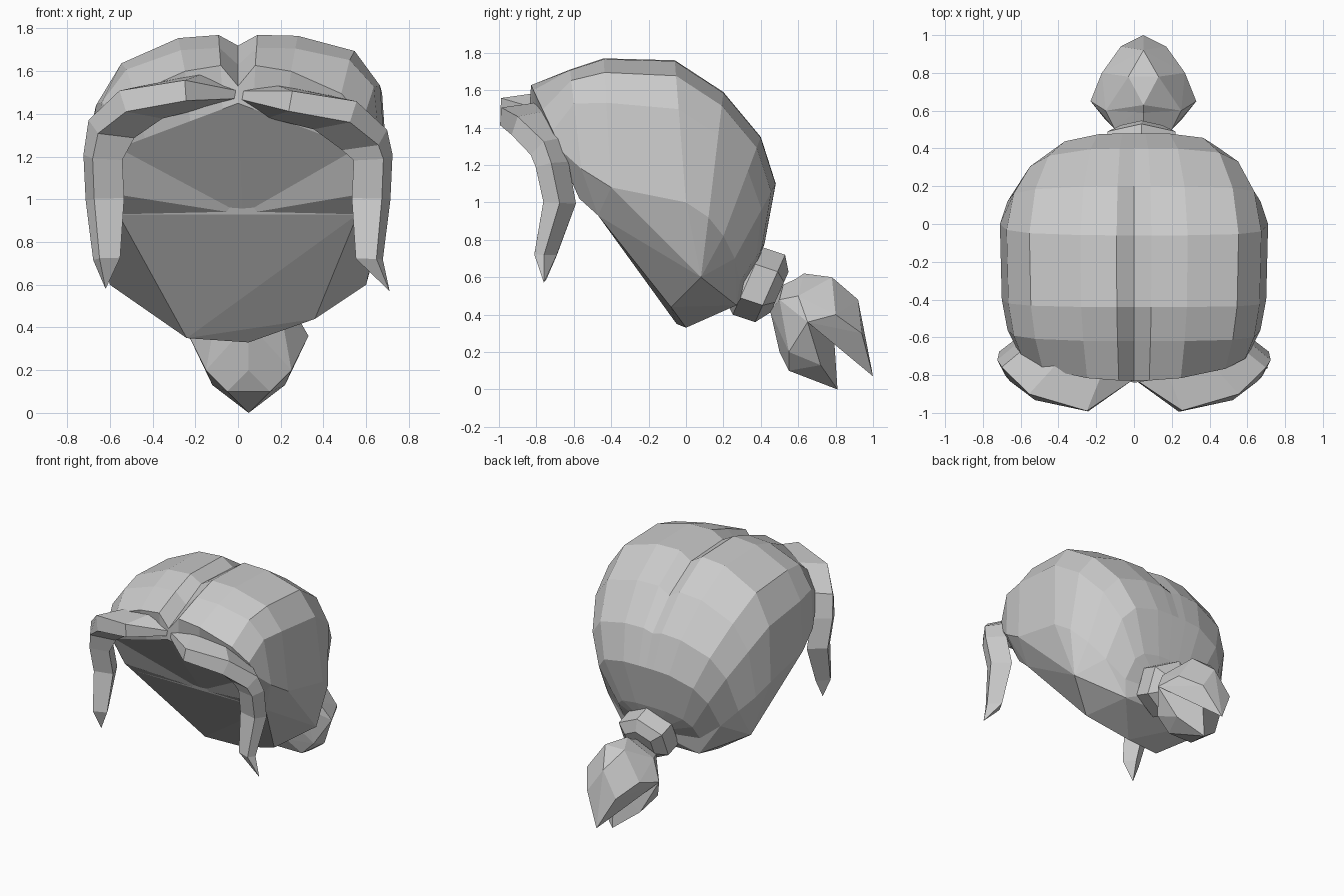
import bpy
import bmesh
from mathutils import Vector

if "Cube" in bpy.data.objects:
    bpy.data.objects.remove(bpy.data.objects["Cube"], do_unlink=True)

# Single flat colour
hair_colour = (.6, .6, .6, 1)
hair_material = bpy.data.materials.new("hair_grey")
hair_material.use_nodes = True
hair_material.diffuse_color = hair_colour
shader = hair_material.node_tree.nodes["Principled BSDF"]
shader.inputs["Base Color"].default_value = hair_colour


def finish(name, bm):
    bmesh.ops.remove_doubles(bm, verts=bm.verts, dist=.001)
    bmesh.ops.recalc_face_normals(bm, faces=bm.faces)
    mesh = bpy.data.meshes.new(name)
    bm.to_mesh(mesh)
    bm.free()
    mesh.materials.append(hair_material)
    obj = bpy.data.objects.new(name, mesh)
    bpy.context.collection.objects.link(obj)


def hull(name, points):
    bm = bmesh.new()
    for point in points:
        bm.verts.new(point)
    bmesh.ops.convex_hull(bm, input=bm.verts)
    loose = [vert for vert in bm.verts if not vert.link_faces]
    bmesh.ops.delete(bm, geom=loose, context="VERTS")
    finish(name, bm)


def loft(name, rows, closed=False, caps=False):
    bm = bmesh.new()
    grid = [[bm.verts.new(point) for point in row] for row in rows]
    count = len(grid[0])
    for row, following in zip(grid, grid[1:]):
        for i in range(count if closed else count - 1):
            j = (i + 1) % count
            bm.faces.new((row[i], row[j], following[j], following[i]))
    if caps:
        bm.faces.new(grid[0])
        bm.faces.new(grid[-1])
    finish(name, bm)


def both_sides(points, centre=0):
    return [(centre + side * x, y, z) for x, y, z in points for side in (-1, 1)]


# Cap: each arch rises from a side point to a crown point as a rounded square,
# a little fuller on the left, with a groove along the parting
nape = (.03, .34, .56)
half_fractions = (.13, .4, .78, .95, 1)
fractions = [-u for u in reversed(half_fractions)] + [0] + list(half_fractions)


def arch(crown_y, crown_z, side_x, side_y, side_z, right=3, left=4, groove=0):
    row = []
    for u in fractions:
        power = left if u > 0 else right
        rise = (1 - abs(u) ** power) ** (1 / power)
        y = side_y + (crown_y - side_y) * rise
        z = side_z + (crown_z - side_z) * rise
        row.append((side_x * u, y, z if u else z - groove))
    return row


arches = [
    arch(-.84, 1.45, .56, -.67, 1.24, right=1, left=1),
    arch(-.83, 1.63, .62, -.66, 1.27, right=2, left=2, groove=.1),
    arch(-.62, 1.71, .67, -.56, 1.18, groove=.08),
    arch(-.44, 1.77, .7, -.4, 1.08, groove=.05),
    arch(-.06, 1.76, .71, 0, 1, groove=.06),
    arch(.2, 1.59, .67, .12, .92, groove=.05),
    arch(.4, 1.35, .58, .2, .82, groove=.02),
    arch(.48, 1.1, .47, .26, .7),
    arch(.42, .78, .32, .29, .58),
]
loft("hair_cap", arches + [[nape] * len(fractions)])

# Recessed underside of the front, fanning out from one point to the hairline
hollow = (.02, -.46, .93)
temple = [(.55, -.57, 1.02), (.56, -.47, .93)]
right_temple = [(-x, y, z) for x, y, z in temple]
front_rim = right_temple[::-1] + arches[0] + temple
loft("front_underside", [front_rim, [hollow] * len(front_rim)])
hull("right_temple", right_temple + [row[0] for row in arches[:4]])
hull("left_temple", temple + [row[-1] for row in arches[:4]])

# Faceted nape below the cap
cap_edge = [row[end] for row in arches[2:] for end in (0, -1)]
lower_edge = [temple[1], (.64, -.1, .92), (.6, .08, .6), (.3, .27, .45)]
chin = [(.36, -.08, .44), (.05, 0, .33), (-.24, -.05, .35), nape]
hull("nape", cap_edge + both_sides(lower_edge) + chin)


# Fringe: four-sided sweep that turns into a hanging lock and ends in a point
fringe_path = [(0, -.79, 1.49), (.2, -.88, 1.51), (.46, -.84, 1.46), (.6, -.75, 1.34),
               (.64, -.73, 1.2), (.63, -.69, 1), (.62, -.76, .72)]
fringe_depth = (.03, .12, .11, .09, .07, .07, .05, 0)
fringe_height = (.03, .08, .09, .09, .08, .08, .05, 0)


def fringe(name, side, tip, drop):
    path = [Vector(point) for point in fringe_path + [tip]]
    for point in path[1:4]:
        point.z -= drop
    rows = []
    for i, point in enumerate(path):
        along = path[min(i + 1, len(path) - 1)] - path[max(i - 1, 0)]
        outward = Vector((point.x, point.y + .4, 0)).normalized()
        across = outward.cross(along).normalized() * fringe_height[i]
        outward *= fringe_depth[i]
        pinched = across * .6
        corners = [point + outward + pinched, point + outward - pinched,
                   point - outward - across, point - outward + across]
        rows.append([(side * corner.x, corner.y, corner.z) for corner in corners])
    loft(name, rows, closed=True)


fringe("right_fringe_lock", -1, (.62, -.75, .58), 0)
fringe("left_fringe_lock", 1, (.71, -.76, .57), .05)

# Hair tie: chunky six-sided collar tilted backwards
hexagon = [(0, 1), (.9, .5), (.9, -.5), (0, -1), (-.9, -.5), (-.9, .5)]
collar = [(.25, .62, .13), (.33, .58, .2), (.45, .54, .2), (.5, .52, .12)]
loft("hair_tie", [[(.04 + radius * u, y + .4 * radius * v, z + .9 * radius * v)
                   for u, v in hexagon] for y, z, radius in collar],
     closed=True, caps=True)


# Bun: two tufts sharing their widest point, with a notch between the tips
def tuft(name, ridge, flanks):
    centre = .05
    widest = (.28, .65, .36)
    shoulder = (.2, .6, .5)
    notch = (centre, .79, .3)
    middle = [(centre, y, z) for y, z in ridge]
    hull(name, middle + [notch] + both_sides(flanks + [widest, shoulder], centre))


tuft("bun_upper_tuft", [(.5, .53), (.63, .62), (.92, .48), (1, .07)],
     [(.08, .78, .6), (.22, .8, .4), (.12, .94, .3)])
tuft("bun_lower_tuft", [(.45, .42), (.52, .56), (.5, .2), (.81, 0), (.63, .61)],
     [(.1, .55, .1), (.2, .55, .2), (.17, .72, .13), (.15, .5, .48)])
